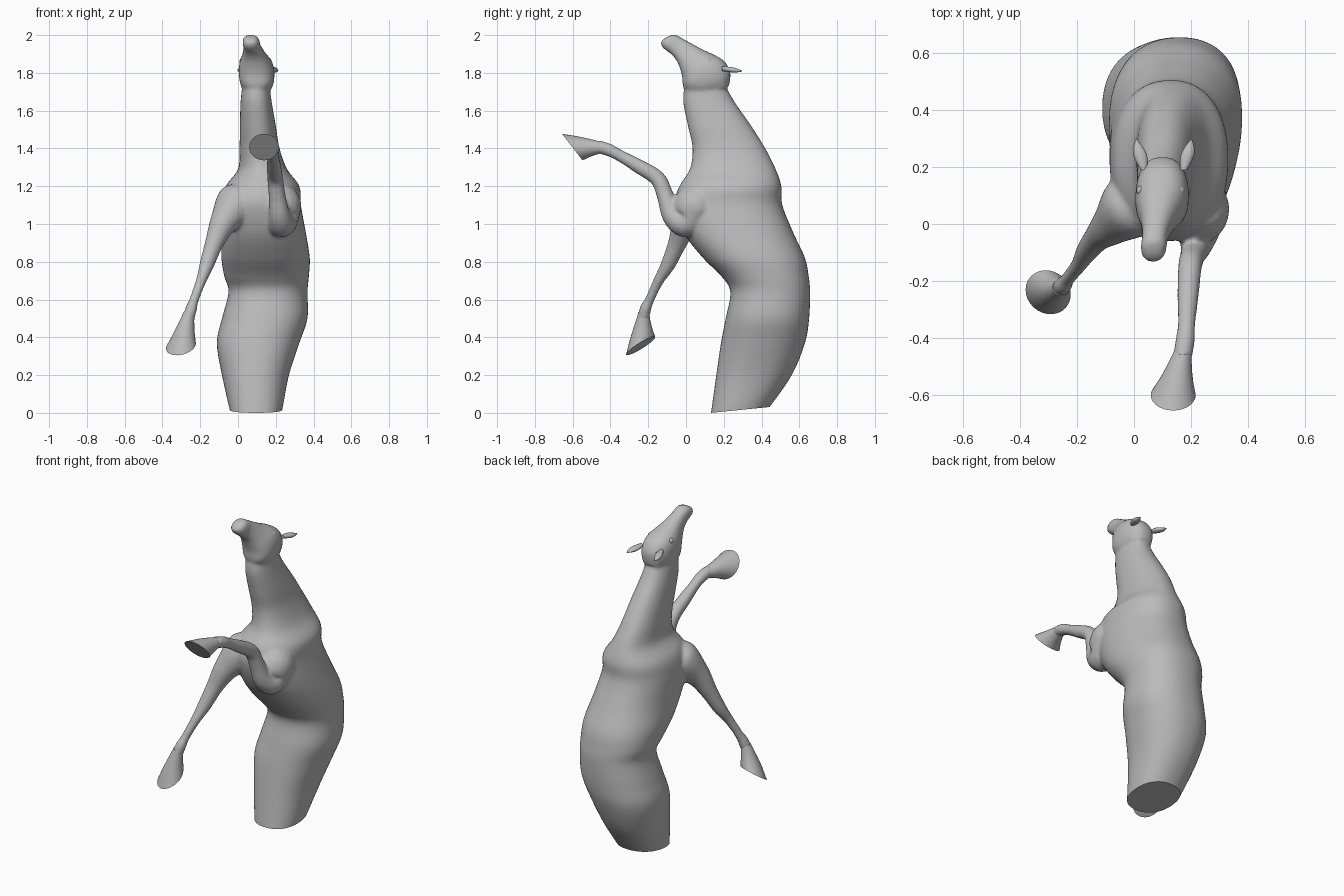
import bpy, bmesh, math
from mathutils import Vector, Quaternion

if "Cube" in bpy.data.objects:
    bpy.data.objects.remove(bpy.data.objects["Cube"])

grey = bpy.data.materials.new("plain grey")
grey.diffuse_color = (0.5, 0.5, 0.5, 1)
grey.use_nodes = True
grey.node_tree.nodes["Principled BSDF"].inputs["Base Color"].default_value = grey.diffuse_color


def spline(rows, steps):
    """Catmull-Rom interpolation through rows of numbers."""
    out = []
    for i in range(len(rows) - 1):
        p0, p1 = rows[max(i - 1, 0)], rows[i]
        p2, p3 = rows[i + 1], rows[min(i + 2, len(rows) - 1)]
        for s in range(steps):
            t = s / steps
            out.append([0.5 * (2 * b + (c - a) * t + (2 * a - 5 * b + 4 * c - d) * t * t
                               + (3 * b - a - 3 * c + d) * t ** 3)
                        for a, b, c, d in zip(p0, p1, p2, p3)])
    return out + [list(rows[-1])]


def oval(center, u, v, n=32, power=2.0):
    """Superellipse ring with half axes u and v."""
    pts = []
    for k in range(n):
        c, s = math.cos(math.tau * k / n), math.sin(math.tau * k / n)
        pts.append(center + u * math.copysign(abs(c) ** (2 / power), c)
                   + v * math.copysign(abs(s) ** (2 / power), s))
    return pts


def loft(bm, rings):
    vs = [[bm.verts.new(p) for p in r] for r in rings]
    n = len(vs[0])
    for a, b in zip(vs, vs[1:]):
        for k in range(n):
            bm.faces.new((a[k], a[(k + 1) % n], b[(k + 1) % n], b[k]))
    bm.faces.new(vs[0][::-1])
    bm.faces.new(vs[-1])


def tube(bm, rows):
    """Round limb along rows of x, y, z, radius."""
    rows = spline(rows, 5)
    pts = [Vector(r[:3]) for r in rows]
    u, last, rings = None, None, []
    for i, p in enumerate(pts):
        t = (pts[min(i + 1, len(pts) - 1)] - pts[max(i - 1, 0)]).normalized()
        u = t.orthogonal().normalized() if u is None else last.rotation_difference(t) @ u
        last = t
        rings.append(oval(p, u * rows[i][3], t.cross(u) * rows[i][3], 20))
    loft(bm, rings)


def finish(name, bm, angle=40):
    bmesh.ops.recalc_face_normals(bm, faces=bm.faces)
    me = bpy.data.meshes.new(name)
    bm.to_mesh(me)
    bm.free()
    ob = bpy.data.objects.new(name, me)
    bpy.context.collection.objects.link(ob)
    me.materials.append(grey)
    bpy.ops.object.select_all(action='DESELECT')
    ob.select_set(True)
    bpy.context.view_layer.objects.active = ob
    bpy.ops.object.shade_smooth_by_angle(angle=math.radians(angle))
    return ob


bm = bmesh.new()

# Trunk and neck: z, front y, back y, left x, right x
trunk = [(-0.08, 0.12, 0.36, -0.02, 0.21), (0.02, 0.135, 0.435, -0.045, 0.235),
         (0.2, 0.16, 0.56, -0.085, 0.27), (0.37, 0.185, 0.63, -0.112, 0.325),
         (0.5, 0.21, 0.652, -0.085, 0.368), (0.64, 0.235, 0.657, -0.05, 0.368),
         (0.72, 0.19, 0.65, -0.072, 0.375), (0.82, 0.09, 0.63, -0.088, 0.38),
         (0.95, -0.01, 0.57, -0.085, 0.36), (1.1, -0.06, 0.51, -0.085, 0.333),
         (1.2, -0.035, 0.505, -0.065, 0.325), (1.29, 0.02, 0.475, -0.0, 0.26),
         (1.4, 0.035, 0.42, 0.008, 0.22), (1.52, 0.01, 0.345, 0.01, 0.2),
         (1.65, -0.015, 0.255, 0.014, 0.178), (1.75, -0.005, 0.2, 0.025, 0.165)]
loft(bm, [oval(Vector(((l + r) / 2, (f + b) / 2, z)), Vector(((r - l) / 2, 0, 0)),
               Vector((0, (b - f) / 2, 0)), 48, 2.25)
          for z, f, b, l, r in spline(trunk, 5)])

# Head: brow y, z, jaw y, z, middle x, half width
head = [(-0.112, 1.985, -0.135, 1.962, 0.068, 0.026), (-0.06, 2.002, -0.122, 1.932, 0.068, 0.044),
        (0.0, 1.972, -0.08, 1.9, 0.075, 0.046), (0.08, 1.928, -0.047, 1.86, 0.085, 0.062),
        (0.155, 1.893, -0.022, 1.79, 0.095, 0.088), (0.207, 1.857, -0.014, 1.725, 0.099, 0.094),
        (0.235, 1.8, 0.03, 1.69, 0.1, 0.085), (0.228, 1.73, 0.1, 1.69, 0.1, 0.062)]
loft(bm, [oval(Vector((x, (a + c) / 2, (b + d) / 2)), Vector((w, 0, 0)),
               Vector((0, (a - c) / 2, (b - d) / 2)), 32, 2.4)
          for a, b, c, d, x, w in spline(head, 5)])

# Lowered foreleg and raised foreleg, each starting at its shoulder
tube(bm, [(0.05, 0.12, 1.16, 0.05), (0.0, 0.07, 1.11, 0.115), (-0.075, 0.0, 1.01, 0.075),
          (-0.125, -0.045, 0.9, 0.05), (-0.165, -0.095, 0.785, 0.039), (-0.195, -0.145, 0.7, 0.028),
          (-0.232, -0.192, 0.6, 0.025), (-0.248, -0.215, 0.55, 0.031), (-0.268, -0.23, 0.48, 0.031)])
tube(bm, [(0.2, 0.2, 1.15, 0.06), (0.215, 0.06, 1.1, 0.12), (0.23, 0.0, 1.01, 0.085),
          (0.22, -0.07, 1.045, 0.058), (0.207, -0.11, 1.15, 0.045), (0.197, -0.15, 1.24, 0.042),
          (0.19, -0.25, 1.305, 0.038), (0.185, -0.35, 1.362, 0.031), (0.18, -0.41, 1.393, 0.034),
          (0.17, -0.47, 1.41, 0.034)])

# Fuse the parts into one skin, then cut the base flat
raw = finish("horse_body", bm)
mod = raw.modifiers.new("fuse", 'REMESH')
mod.mode = 'VOXEL'
mod.voxel_size = 0.01
mod = raw.modifiers.new("soften", 'SMOOTH')
mod.factor = 0.5
mod.iterations = 5
dg = bpy.context.evaluated_depsgraph_get()
bm = bmesh.new()
bm.from_object(raw, dg)
bpy.data.objects.remove(raw)
cut = bmesh.ops.bisect_plane(bm, geom=bm.verts[:] + bm.edges[:] + bm.faces[:],
                             plane_co=(0, 0.13, 0), plane_no=(0, -0.1, 1), clear_inner=True)
rim = [e for e in cut['geom_cut'] if isinstance(e, bmesh.types.BMEdge)]
bmesh.ops.holes_fill(bm, edges=rim, sides=0)
finish("horse_body", bm)


# Hooves: flared bells that turn from the pastern direction to the sole direction
def hoof(name, top, sole, normal, radius):
    top, sole, normal = Vector(top), Vector(sole), Vector(normal).normalized()
    axis = (sole - top).normalized()
    bm, rings = bmesh.new(), []
    for t, r in ((0, 0.36), (0.2, 0.44), (0.45, 0.58), (0.7, 0.75), (1, 1)):
        n = axis.lerp(normal, t ** 1.3).normalized()
        u = n.cross(Vector((1, 0, 0))).normalized()
        rings.append(oval(top.lerp(sole, t), u * radius * (1 + 0.12 * t) * r,
                          n.cross(u) * radius * r, 28))
    loft(bm, rings)
    finish(name, bm)


hoof("lowered_hoof", (-0.258, -0.223, 0.53), (-0.302, -0.24, 0.355), (0.2, 0.52, -0.83), 0.081)
hoof("raised_hoof", (0.176, -0.435, 1.405), (0.138, -0.602, 1.407), (0, -0.79, -0.61), 0.079)

# Ears and eyes on both sides of the head
for name, side in (("left", -1), ("right", 1)):
    bm = bmesh.new()
    rows = [(0.19, 0.012, 0.012), (0.225, 0.022, 0.014), (0.25, 0.023, 0.014),
            (0.275, 0.015, 0.009), (0.297, 0.002, 0.002)]
    loft(bm, [oval(Vector((0.105 + side * (0.07 + (y - 0.19) * 0.25), y, 1.823 - (y - 0.19) * 0.13)),
                   Vector((w, 0, 0)), Vector((0, 0, h)), 14) for y, w, h in spline(rows, 3)])
    finish(name + "_ear", bm, 60)
    bm = bmesh.new()
    bmesh.ops.create_uvsphere(bm, u_segments=16, v_segments=10, radius=0.017)
    bmesh.ops.translate(bm, verts=bm.verts, vec=(0.093 + side * 0.068, 0.118, 1.862))
    finish(name + "_eye", bm, 60)
